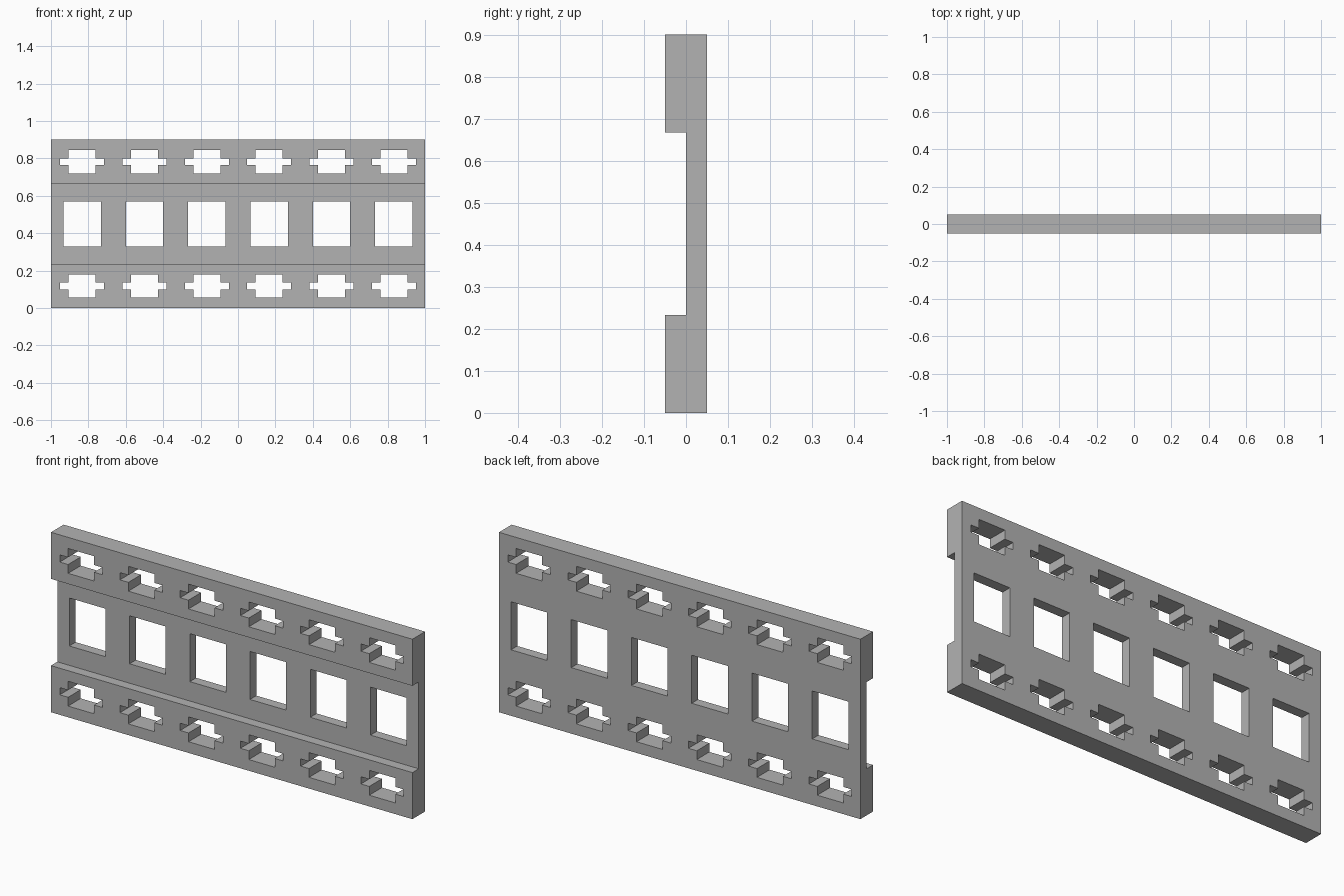
import bpy
import bmesh
from mathutils import Vector

cube = bpy.data.objects.get("Cube")
if cube:
    bpy.data.objects.remove(cube, do_unlink=True)

LENGTH, HEIGHT, DEPTH = 2.0, 0.9, 0.1
MID = HEIGHT / 2
RECESS = 0.217          # half height of the front channel
COLUMNS = 6
PITCH = LENGTH / COLUMNS


def add_prism(bm, points, direction):
    """Extrude a closed outline along a direction."""
    face = bm.faces.new([bm.verts.new(p) for p in points])
    result = bmesh.ops.extrude_face_region(bm, geom=[face])
    verts = [v for v in result["geom"] if isinstance(v, bmesh.types.BMVert)]
    bmesh.ops.translate(bm, verts=verts, vec=Vector(direction))


def make_object(name, bm):
    bmesh.ops.recalc_face_normals(bm, faces=bm.faces)
    mesh = bpy.data.meshes.new(name)
    bm.to_mesh(mesh)
    bm.free()
    obj = bpy.data.objects.new(name, mesh)
    bpy.context.collection.objects.link(obj)
    return obj


def rectangle(w, h):
    return [(-w, -h), (w, -h), (w, h), (-w, h)]


def cross(w, h, arm_w, arm_h):
    """Outline of a block with a thin arm on each side."""
    right = [(w, -h), (w, -arm_h), (arm_w, -arm_h),
             (arm_w, arm_h), (w, arm_h), (w, h)]
    return right + [(-x, -z) for x, z in right]


# Panel: channel-shaped side profile swept along the length
front, back = -DEPTH / 2, DEPTH / 2
profile = [(back, 0), (back, HEIGHT), (front, HEIGHT), (front, MID + RECESS),
           (0, MID + RECESS), (0, MID - RECESS), (front, MID - RECESS), (front, 0)]
bm = bmesh.new()
add_prism(bm, [(-LENGTH / 2, y, z) for y, z in profile], (LENGTH, 0, 0))
panel = make_object("slotted_panel", bm)

# Openings: a row of windows between two rows of cross slots
window = rectangle(0.1, 0.12)
slot = cross(0.072, 0.062, 0.118, 0.018)
bm = bmesh.new()
for column in range(COLUMNS):
    cx = (column - (COLUMNS - 1) / 2) * PITCH
    for outline, cz in ((slot, MID - 0.332), (window, MID), (slot, MID + 0.332)):
        add_prism(bm, [(cx + x, -DEPTH, cz + z) for x, z in outline],
                  (0, 2 * DEPTH, 0))
cutter = make_object("opening_cutter", bm)
cutter.hide_render = True

cut = panel.modifiers.new("openings", 'BOOLEAN')
cut.operation = 'DIFFERENCE'
cut.solver = 'EXACT'
cut.object = cutter
bpy.context.view_layer.objects.active = panel
bpy.ops.object.modifier_apply(modifier=cut.name)
bpy.data.objects.remove(cutter, do_unlink=True)

# Plain grey finish
grey = bpy.data.materials.new("plain_grey")
grey.use_nodes = True
colour = (0.45, 0.45, 0.45, 1)
grey.diffuse_color = colour
grey.node_tree.nodes["Principled BSDF"].inputs["Base Color"].default_value = colour
panel.data.materials.clear()
panel.data.materials.append(grey)
